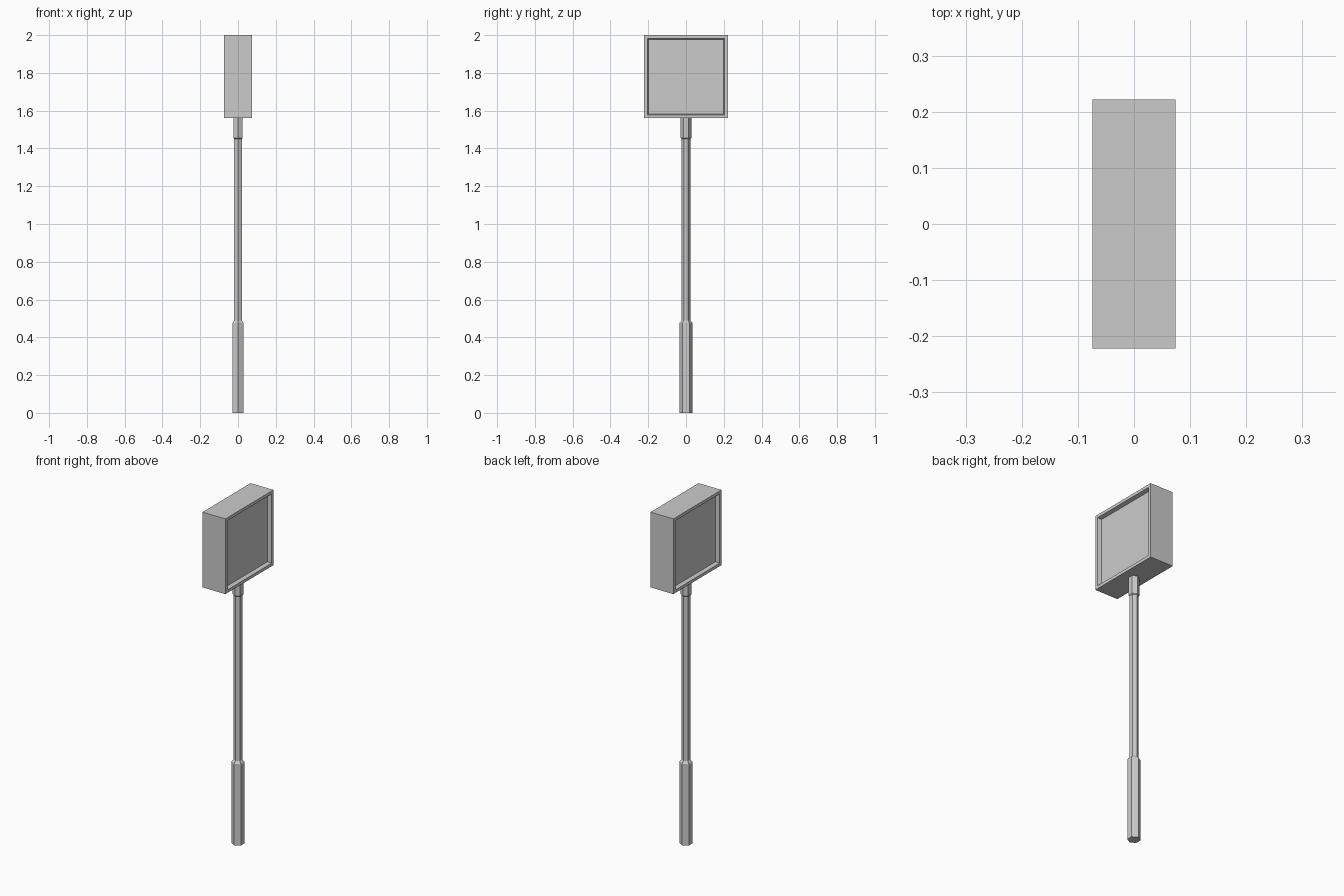
import bpy, bmesh, math
from mathutils import Vector

if "Cube" in bpy.data.objects:
    bpy.data.objects.remove(bpy.data.objects["Cube"])


def finish(name, bm):
    bmesh.ops.recalc_face_normals(bm, faces=bm.faces)
    me = bpy.data.meshes.new(name)
    bm.to_mesh(me)
    bm.free()
    ob = bpy.data.objects.new(name, me)
    bpy.context.collection.objects.link(ob)
    return ob


def hex_column(name, profile, sides=6):
    """Stack hexagonal rings given as (radius, z), with corners on the y axis."""
    bm = bmesh.new()
    rings = []
    for r, z in profile:
        ring = []
        for i in range(sides):
            a = math.pi / 2 + i * math.tau / sides
            ring.append(bm.verts.new((r * math.cos(a), r * math.sin(a), z)))
        rings.append(ring)
    for lo, hi in zip(rings, rings[1:]):
        for i in range(sides):
            j = (i + 1) % sides
            bm.faces.new((lo[i], lo[j], hi[j], hi[i]))
    bm.faces.new(rings[0][::-1])
    bm.faces.new(rings[-1])
    return finish(name, bm)


# Post: thick base sleeve, slim shaft, collar under the sign box
hex_column("post", [(0.035, 0), (0.035, 0.475), (0.023, 0.49),
                    (0.023, 1.45), (0.028, 1.455), (0.028, 1.56)])

# Sign box with a recessed panel on both broad sides
bm = bmesh.new()
bmesh.ops.create_cube(bm, size=1)
for v in bm.verts:
    v.co = Vector((v.co.x * 0.148, v.co.y * 0.444, v.co.z * 0.44 + 1.78))
bm.normal_update()
for f in [f for f in bm.faces if abs(f.normal.x) > 0.9]:
    side = math.copysign(1, f.normal.x)
    bmesh.ops.inset_region(bm, faces=[f], thickness=0.025)
    bmesh.ops.inset_region(bm, faces=[f], thickness=0.008)
    for v in f.verts:
        v.co.x -= side * 0.022
finish("sign_box", bm)
